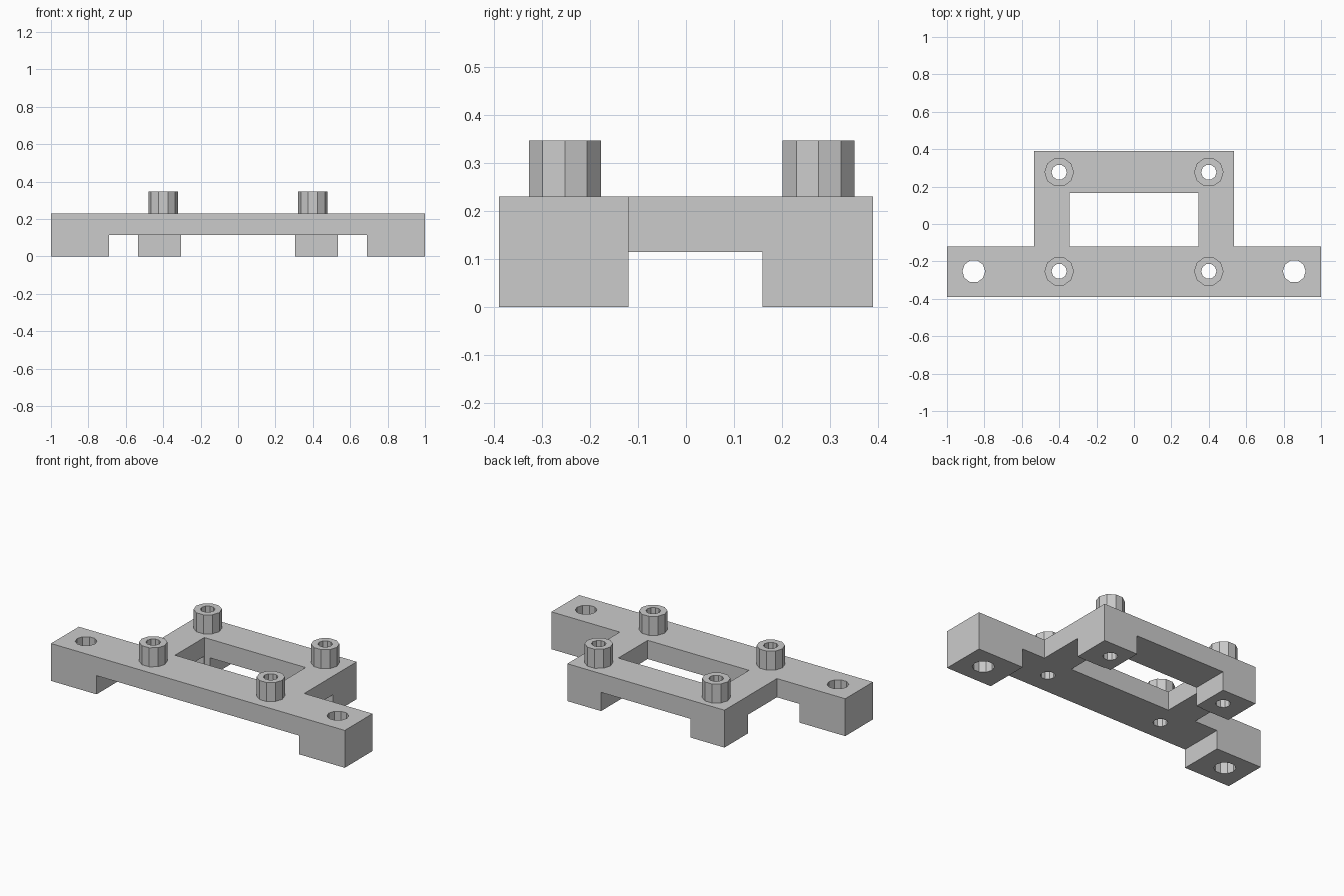
import bpy
import bmesh

old = bpy.data.objects.get("Cube")
if old:
    bpy.data.objects.remove(old, do_unlink=True)

grey = bpy.data.materials.new("light grey")
grey.use_nodes = True
colour = (0.6, 0.6, 0.6, 1)
grey.diffuse_color = colour
grey.node_tree.nodes["Principled BSDF"].inputs["Base Color"].default_value = colour

TOP, UNDER = 0.23, 0.115


def prism(name, outline, z0, z1):
    """Extrude a flat outline from z0 to z1."""
    bm = bmesh.new()
    face = bm.faces.new([bm.verts.new((x, y, z0)) for x, y in outline])
    extruded = bmesh.ops.extrude_face_region(bm, geom=[face])["geom"]
    top = [v for v in extruded if isinstance(v, bmesh.types.BMVert)]
    bmesh.ops.translate(bm, verts=top, vec=(0, 0, z1 - z0))
    bmesh.ops.recalc_face_normals(bm, faces=bm.faces)
    mesh = bpy.data.meshes.new(name)
    bm.to_mesh(mesh)
    bm.free()
    mesh.materials.append(grey)
    obj = bpy.data.objects.new(name, mesh)
    bpy.context.collection.objects.link(obj)
    return obj


def box(name, x0, x1, y0, y1, z0, z1):
    return prism(name, [(x0, y0), (x1, y0), (x1, y1), (x0, y1)], z0, z1)


def cylinder(name, x, y, radius, z0, z1):
    """Ten-sided upright cylinder with a corner on the x axis."""
    bpy.ops.mesh.primitive_cylinder_add(
        vertices=10, radius=radius, depth=z1 - z0, location=(x, y, (z0 + z1) / 2))
    obj = bpy.context.object
    obj.rotation_euler.z = 1.5707963
    obj.name = name
    obj.data.materials.append(grey)
    return obj


def combine(target, other, operation):
    mod = target.modifiers.new(other.name, "BOOLEAN")
    mod.operation = operation
    mod.solver = "EXACT"
    mod.object = other
    other.hide_render = True
    bpy.context.view_layer.objects.active = target
    bpy.ops.object.modifier_apply(modifier=mod.name)
    bpy.data.objects.remove(other, do_unlink=True)


# Plate: wide front bar with a narrower frame behind it
half = [(1, -0.39), (1, -0.12), (0.535, -0.12), (0.535, 0.39)]
bracket = prism("mounting_bracket", half + [(-x, y) for x, y in reversed(half)], UNDER, TOP)

# Feet under the bar ends and the rear corners
for side in (-1, 1):
    for name, inner, outer, y0, y1 in (("end_foot", 0.69, 1, -0.39, -0.12),
                                       ("rear_foot", 0.305, 0.535, 0.16, 0.39)):
        x0, x1 = sorted((side * inner, side * outer))
        combine(bracket, box(name, x0, x1, y0, y1, 0, UNDER), "UNION")

# Rectangular window
combine(bracket, box("window_cutter", -0.345, 0.345, -0.12, 0.165, -0.1, 0.5), "DIFFERENCE")

# Standoffs with through holes, and screw holes in the bar ends
for side in (-1, 1):
    for y in (-0.253, 0.277):
        combine(bracket, cylinder("standoff", side * 0.4, y, 0.079, 0.2, 0.347), "UNION")
        combine(bracket, cylinder("bore_cutter", side * 0.4, y, 0.041, -0.1, 0.5), "DIFFERENCE")
    combine(bracket, cylinder("screw_hole_cutter", side * 0.857, -0.253, 0.061, -0.1, 0.5), "DIFFERENCE")
